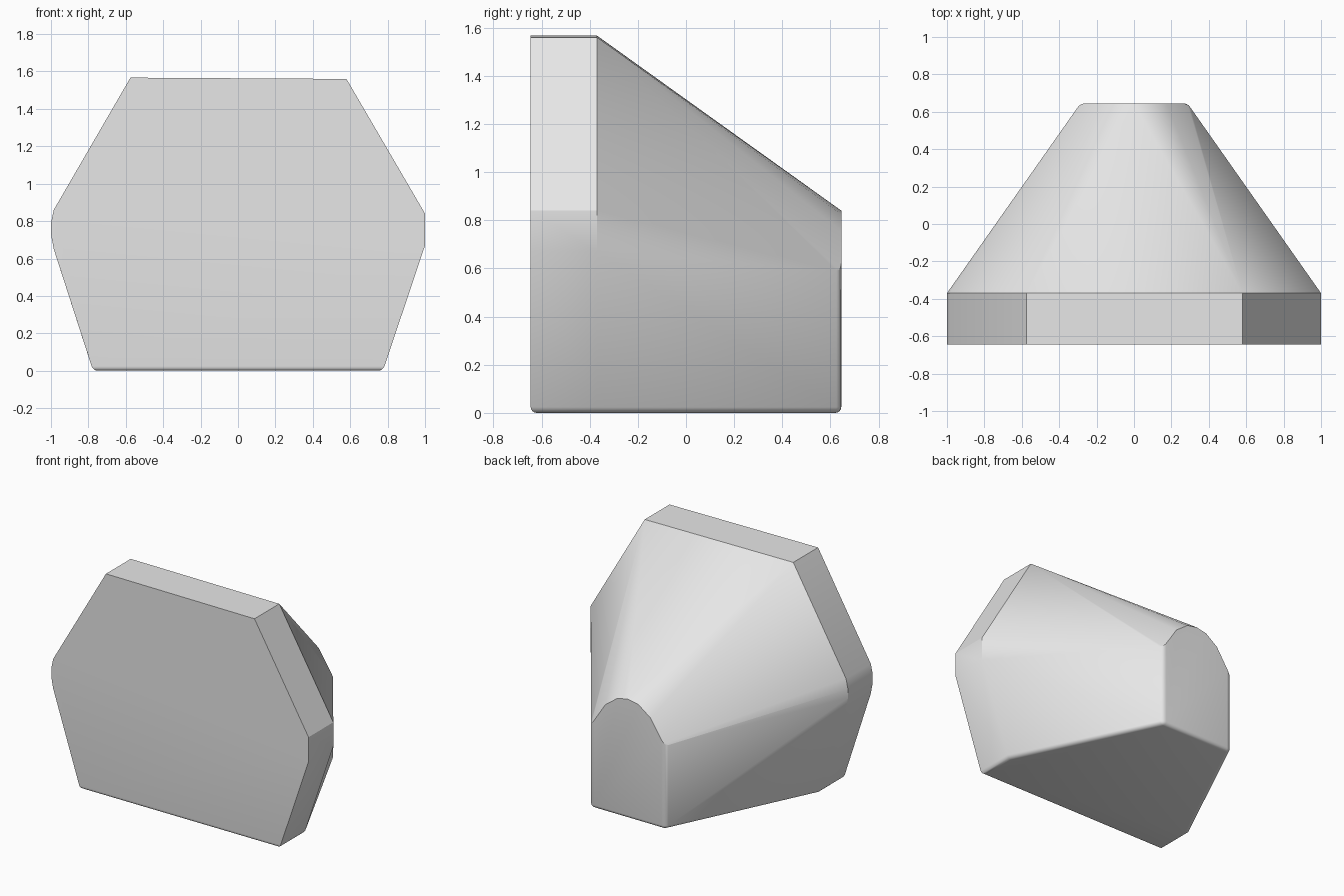
import bpy, bmesh, math

cube = bpy.data.objects.get("Cube")
if cube:
    bpy.data.objects.remove(cube)

FRONT, SHOULDER, BACK = -0.645, -0.37, 0.645
BACK_HALF = 0.286

# One grey for the whole body
grey = bpy.data.materials.new("light_grey")
grey.use_nodes = True
color = (0.8, 0.8, 0.8, 1)
grey.diffuse_color = color
grey.node_tree.nodes["Principled BSDF"].inputs["Base Color"].default_value = color

# Cross-sections (x, z): wide front plate, one side softly rounded, and arched back
plate = [(0.775, 0), (1, 0.67), (1, 0.84), (0.58, 1.56),
         (-0.575, 1.567), (-0.985, 0.86), (-1, 0.79), (-1, 0.73),
         (-0.985, 0.65), (-0.775, 0)]
half_arch = [(BACK_HALF, 0), (BACK_HALF, 0.585), (0.175, 0.755), (0.08, 0.825)]
arch = half_arch + [(0, 0.84)] + [(-x, z) for x, z in half_arch]

# Wrap the sections in one tapered shell
bm = bmesh.new()
for y, section in ((FRONT, plate), (SHOULDER, plate), (BACK, arch)):
    for x, z in section:
        bm.verts.new((x, y, z))
hull = bmesh.ops.convex_hull(bm, input=bm.verts[:])
loose = [v for v in bm.verts if not v.link_faces]
bmesh.ops.delete(bm, geom=loose, context='VERTS')
bmesh.ops.dissolve_limit(bm, angle_limit=math.radians(0.5),
                         verts=bm.verts[:], edges=bm.edges[:])
bmesh.ops.recalc_face_normals(bm, faces=bm.faces[:])


# Round the bottom rim and the upright back corners
def is_rounded(edge):
    a, b = (v.co for v in edge.verts)
    bottom = max(a.z, b.z) < 0.01
    upright = min(a.y, b.y) > BACK - 0.01 and abs(a.x - b.x) < 0.01
    return bottom or upright


bmesh.ops.bevel(bm, geom=[e for e in bm.edges if is_rounded(e)], offset=0.025,
                offset_type='OFFSET', segments=4, profile=0.5,
                affect='EDGES', clamp_overlap=True)

mesh = bpy.data.meshes.new("tapered_body")
bm.to_mesh(mesh)
bm.free()
mesh.materials.append(grey)
body = bpy.data.objects.new("tapered_body", mesh)
bpy.context.collection.objects.link(body)

# Smooth the rounded parts, keep the main creases crisp
bpy.ops.object.select_all(action='DESELECT')
body.select_set(True)
bpy.context.view_layer.objects.active = body
bpy.ops.object.shade_smooth_by_angle(angle=math.radians(25))
